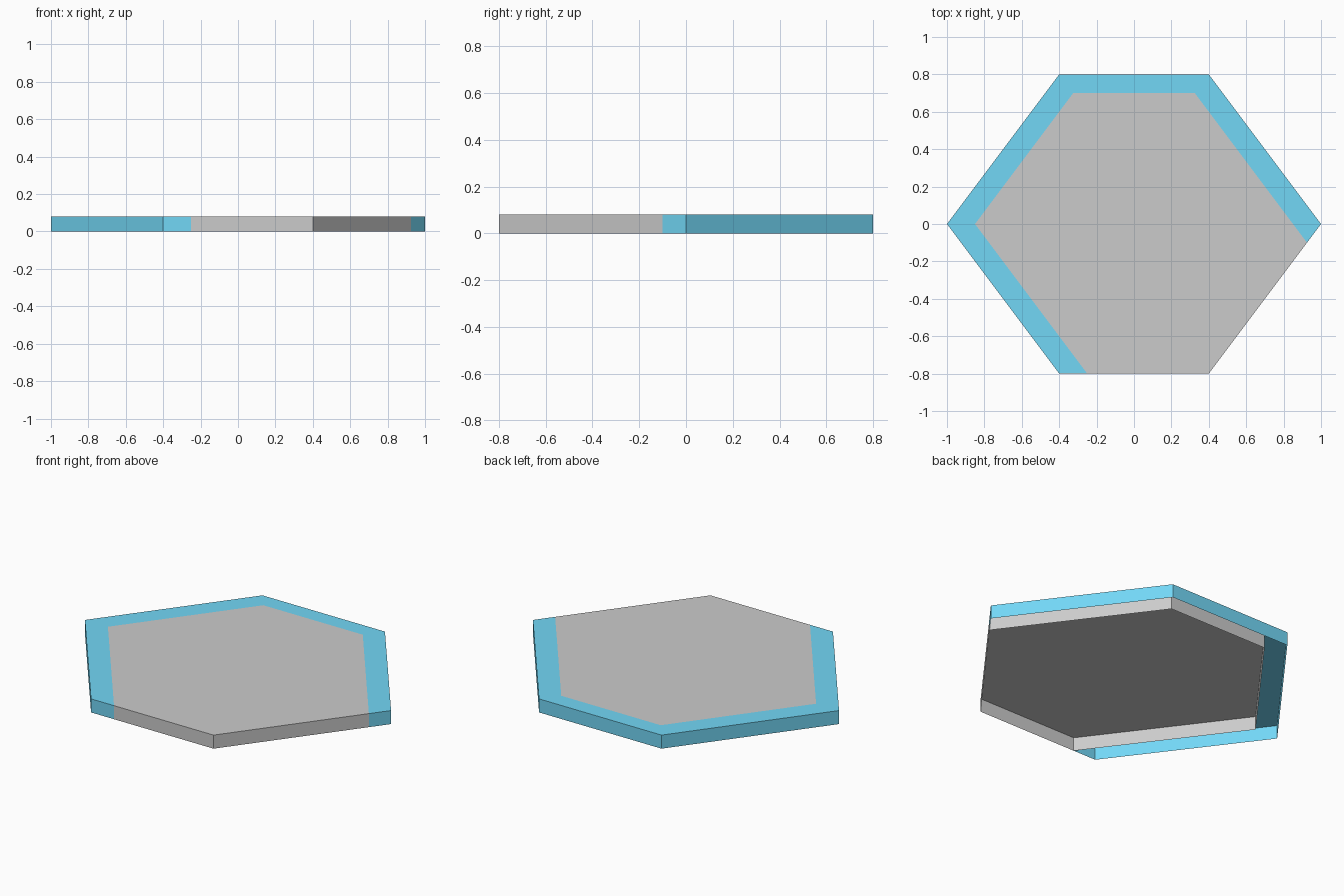
import bpy
import bmesh

if "Cube" in bpy.data.objects:
    bpy.data.objects.remove(bpy.data.objects["Cube"])

HEIGHT = 0.08


def open_tray(name, outline, walls, material=None):
    """Flat top with walls hanging from the first outline edges; open underneath.
    The outline runs counter-clockwise seen from above."""
    bm = bmesh.new()
    top = [bm.verts.new((x, y, HEIGHT)) for x, y in outline]
    low = [bm.verts.new((x, y, 0)) for x, y in outline[:walls + 1]]
    bm.faces.new(top)
    for i in range(walls):
        j = (i + 1) % len(outline)
        bm.faces.new((low[i], low[j], top[j], top[i]))
    mesh = bpy.data.meshes.new(name)
    bm.to_mesh(mesh)
    bm.free()
    obj = bpy.data.objects.new(name, mesh)
    bpy.context.collection.objects.link(obj)
    if material:
        mesh.materials.append(material)
    return obj


blue = bpy.data.materials.new("blue")
blue.diffuse_color = (0.17, 0.68, 0.92, 1)
blue.use_nodes = True
blue.node_tree.nodes["Principled BSDF"].inputs["Base Color"].default_value = blue.diffuse_color

# Border between the grey panel and the blue rim, right to left
border = [(0.925, -0.1), (0.325, 0.7), (-0.325, 0.7), (-0.85, 0), (-0.25, -0.8)]
# Outer hexagon corners covered by the rim, right to left
corners = [(1, 0), (0.4, 0.8), (-0.4, 0.8), (-1, 0), (-0.4, -0.8)]

# Grey panel: top and a wall on every edge
panel = border + [(0.4, -0.8)]
open_tray("grey_panel", panel, len(panel))

# Blue rim: top and outer walls only, sharing the panel's inner walls
rim = [border[0]] + corners + border[:0:-1]
open_tray("blue_rim", rim, len(corners) + 1, blue)
